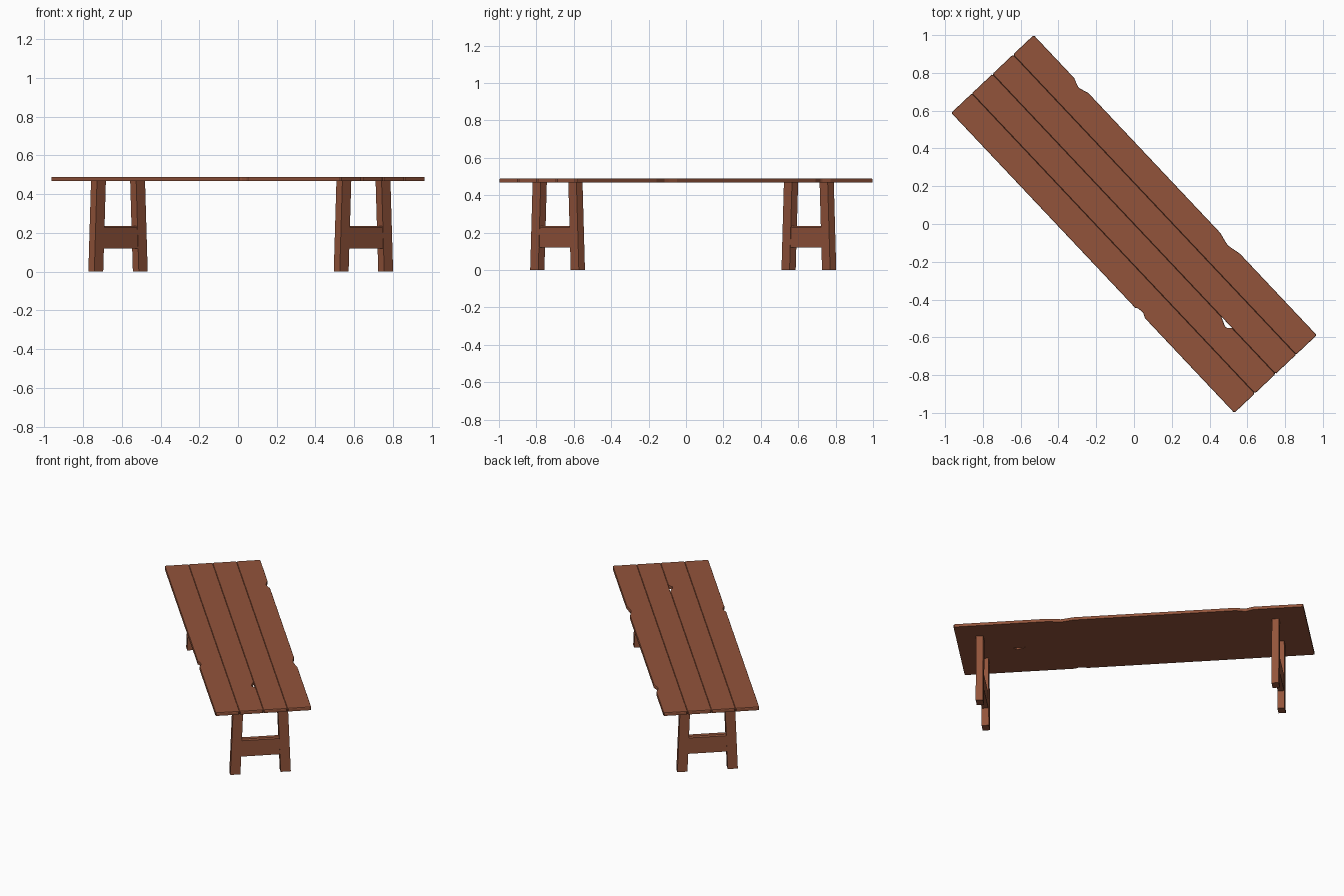
import bpy, bmesh, math
from mathutils import Matrix

if "Cube" in bpy.data.objects:
    bpy.data.objects.remove(bpy.data.objects["Cube"])

ROT = Matrix.Rotation(math.atan2(-1.59, 1.50), 4, 'Z')
HALF_L, PLANK_W, Z0, Z1 = 1.092, 0.15, 0.469, 0.49

wood = bpy.data.materials.new("brown_wood")
wood.diffuse_color = (0.29, 0.088, 0.043, 1)
wood.use_nodes = True
wood.node_tree.nodes["Principled BSDF"].inputs["Base Color"].default_value = wood.diffuse_color


def loft(name, rings):
    """Closed solid through rings of equal point count, turned to the diagonal."""
    bm = bmesh.new()
    loops = [[bm.verts.new(p) for p in ring] for ring in rings]
    n = len(loops[0])
    bm.faces.new(loops[0][::-1])
    bm.faces.new(loops[-1])
    for a, b in zip(loops, loops[1:]):
        for i in range(n):
            j = (i + 1) % n
            bm.faces.new((a[i], a[j], b[j], b[i]))
    bmesh.ops.recalc_face_normals(bm, faces=bm.faces)
    bm.transform(ROT)
    mesh = bpy.data.meshes.new(name)
    bm.to_mesh(mesh)
    bm.free()
    mesh.materials.append(wood)
    obj = bpy.data.objects.new(name, mesh)
    bpy.context.collection.objects.link(obj)
    return obj


def rect(u, v, z, hu, hv):
    return [(u - hu, v - hv, z), (u + hu, v - hv, z),
            (u + hu, v + hv, z), (u - hu, v + hv, z)]


# Chips per plank: (side, [(position along plank, depth), ...])
chips = {
    0: (-1, [(0.327, 0), (0.338, 0.008), (0.365, 0.013), (0.378, 0.012), (0.402, 0)]),
    1: (1, [(0.675, 0), (0.72, 0.020), (0.735, 0.021), (0.757, 0)]),
    3: (1, [(-0.78, 0), (-0.735, 0.016), (-0.722, 0.017), (-0.67, 0),
            (0.348, 0), (0.40, 0.012), (0.425, 0.016), (0.50, 0)]),
}

# Tabletop planks with clipped corners, chipped edges and a chamfered top
for k in range(4):
    v0 = -2 * PLANK_W + k * PLANK_W
    v1 = v0 + PLANK_W
    side, cuts = chips.get(k, (1, []))
    low = [(u, v0 + d) for u, d in cuts] if side < 0 else []
    high = [(u, v1 - d) for u, d in cuts[::-1]] if side > 0 else []
    c, L = 0.006, HALF_L
    outline = ([(-L, v0 + c), (-L + c, v0)] + low + [(L - c, v0), (L, v0 + c)]
               + [(L, v1 - c), (L - c, v1)] + high + [(-L + c, v1), (-L, v1 - c)])
    mid = (v0 + v1) / 2
    ch = 0.002
    top = [(u * (1 - ch / L), mid + (v - mid) * (1 - ch / (PLANK_W / 2))) for u, v in outline]
    loft(f"tabletop_plank_{k + 1}", [
        [(u, v, Z0) for u, v in outline],
        [(u, v, Z1 - 0.004) for u, v in outline],
        [(u, v, Z1) for u, v in top]])

# Trestles: two splayed legs and a crossbar each
for label, u in (("left", -0.903), ("right", 0.944)):
    for s, tag in ((-1, "a"), (1, "b")):
        loft(f"{label}_leg_{tag}", [rect(u, s * 0.158, 0, 0.0225, 0.0315),
                                    rect(u, s * 0.139, Z0 + 0.001, 0.0225, 0.0315)])
    loft(f"{label}_crossbar", [rect(u, 0, 0.12, 0.02, 0.135),
                               rect(u, 0, 0.228, 0.02, 0.135),
                               rect(u, 0, 0.236, 0.014, 0.135)])
